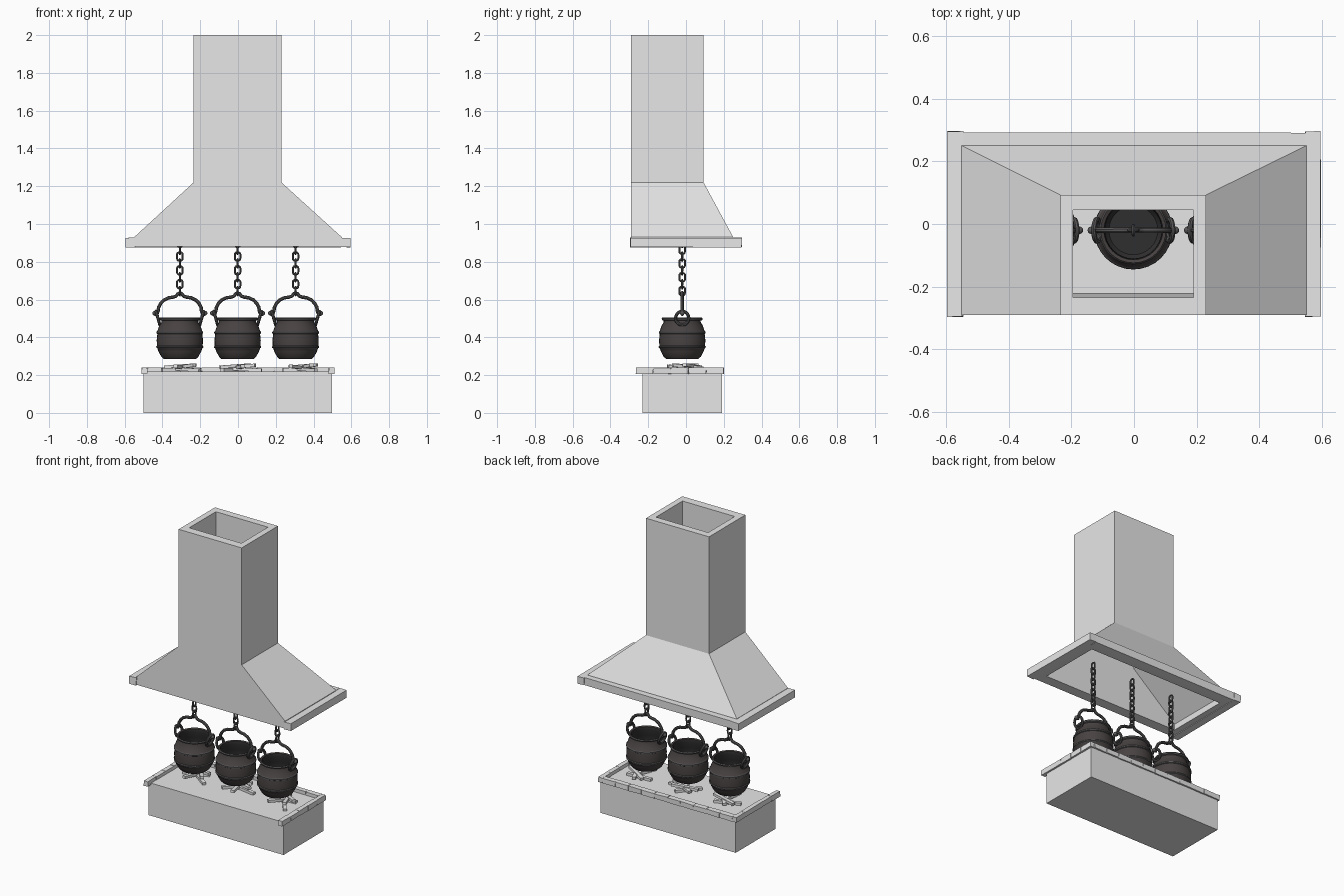
import bpy, bmesh, math, random
from mathutils import Vector, Matrix

if "Cube" in bpy.data.objects:
    bpy.data.objects.remove(bpy.data.objects["Cube"])
random.seed(4)


def material(name, c):
    m = bpy.data.materials.new(name)
    m.diffuse_color = (*c, 1)
    m.use_nodes = True
    m.node_tree.nodes["Principled BSDF"].inputs["Base Color"].default_value = m.diffuse_color
    return m


STONE = material("pale stone", (0.8, 0.8, 0.8))
IRON = material("cast iron", (0.065, 0.055, 0.054))
SOOT = material("dark soot", (0.03, 0.028, 0.028))
STEEL = material("wrought iron", (0.10, 0.095, 0.097))


def finish(name, bm, mats, smooth=False):
    bmesh.ops.recalc_face_normals(bm, faces=bm.faces)
    me = bpy.data.meshes.new(name)
    bm.to_mesh(me)
    bm.free()
    for m in mats:
        me.materials.append(m)
    ob = bpy.data.objects.new(name, me)
    bpy.context.collection.objects.link(ob)
    if smooth:
        bpy.ops.object.select_all(action='DESELECT')
        ob.select_set(True)
        bpy.context.view_layer.objects.active = ob
        bpy.ops.object.shade_smooth_by_angle(angle=math.radians(40))
    return ob


def add_box(bm, lo, hi, jitter=0.0):
    lo, hi = Vector(lo), Vector(hi)
    r = bmesh.ops.create_cube(bm, size=1)
    for v in r["verts"]:
        v.co = Vector([lo[i] if v.co[i] < 0 else hi[i] for i in range(3)])
        v.co += Vector([random.uniform(-jitter, jitter) for _ in range(3)])


def add_tube(bm, pts, r, closed=False, sides=8):
    """Sweep a circle along a list of points."""
    pts = [Vector(p) for p in pts]
    n, rings, normal = len(pts), [], None
    for i, p in enumerate(pts):
        a = pts[(i - 1) % n] if closed or i else p
        b = pts[(i + 1) % n] if closed or i < n - 1 else p
        t = (b - a).normalized()
        if normal is None:
            normal = t.orthogonal()
        normal = (normal - t * normal.dot(t)).normalized()
        side = t.cross(normal)
        rings.append([bm.verts.new(p + r * (math.cos(k * math.tau / sides) * normal
                      + math.sin(k * math.tau / sides) * side)) for k in range(sides)])
    for i in range(n if closed else n - 1):
        a, b = rings[i], rings[(i + 1) % n]
        for k in range(sides):
            j = (k + 1) % sides
            bm.faces.new((a[k], a[j], b[j], b[k]))
    if not closed:
        bm.faces.new(rings[0])
        bm.faces.new(rings[-1])


# Hollow hood and chimney: rectangles (x0, x1, y0, y1, z) lofted outside then inside
SECTIONS = [(-.55, .55, -.29, .25, .88), (-.55, .55, -.29, .25, .93),
            (-.235, .23, -.29, .093, 1.22), (-.235, .23, -.29, .093, 2.0),
            (-.195, .19, -.235, .045, 2.0), (-.195, .19, -.235, .045, 1.2),
            (-.505, .505, -.22, .205, .92), (-.505, .505, -.22, .205, .88)]
bm = bmesh.new()
loops = [[bm.verts.new(c) for c in ((a, p, z), (b, p, z), (b, q, z), (a, q, z))]
         for a, b, p, q, z in SECTIONS]
for i, a in enumerate(loops):
    b = loops[(i + 1) % len(loops)]
    for k in range(4):
        bm.faces.new((a[k], a[(k + 1) % 4], b[(k + 1) % 4], b[k]))
finish("chimney_hood", bm, [STONE])

# Beams round the bottom of the hood
bm = bmesh.new()
for s in (-1, 1):
    add_box(bm, (min(s * .545, s * .595), -.295, .877), (max(s * .545, s * .595), .295, .927), .002)
add_box(bm, (-.546, .245, .877), (.546, .292, .929), .002)
finish("hood_beams", bm, [STONE])

# Hearth block
bm = bmesh.new()
add_box(bm, (-.5, -.23, 0), (.497, .19, .218))
finish("hearth_base", bm, [STONE])

# Brick edging on the back and both sides of the hearth
bm = bmesh.new()
N = 10
for i in range(N):
    x = -.48 + .96 * i / N
    add_box(bm, (x, .165, .207), (x + .96 / N - .002, .2, .24), .0015)
for s in (-1, 1):
    for i in range(5):
        y = -.265 + .465 * i / 5
        add_box(bm, (min(s * .48, s * .51), y, .207),
                (max(s * .48, s * .51), y + .091, .24), .0015)
finish("hearth_bricks", bm, [STONE])

# Pot profile (radius, z); the last points run down the inside
PROFILE = [(0, .285), (.085, .285), (.098, .297), (.113, .325), (.119, .342),
           (.124, .345), (.125, .351), (.121, .356), (.1225, .385), (.119, .418),
           (.124, .421), (.124, .429), (.119, .433), (.109, .462), (.098, .48),
           (.098, .488), (.107, .492), (.109, .50), (.104, .506),
           (.094, .502), (.09, .484), (.108, .44), (.112, .38), (.1, .32), (.078, .297), (0, .297)]
INSIDE = 19
BAIL = [(-.136, .528), (-.13, .522), (-.12, .526), (-.115, .54), (-.112, .56), (-.101, .58),
        (-.085, .597), (-.06, .609), (-.035, .613), (-.02, .618), (-.01, .631), (0, .636)]
BAIL += [(-x, z) for x, z in BAIL[-2::-1]]
POT_Y = -.02


def make_pot(name, x):
    base = Matrix.Translation((x, POT_Y, 0))
    # Turned pot body
    bm = bmesh.new()
    S = 32
    rows = []
    for r, z in PROFILE:
        if r == 0:
            rows.append([bm.verts.new((x, POT_Y, z))] * S)
        else:
            rows.append([bm.verts.new(base @ Vector((r * math.cos(k * math.tau / S),
                        r * math.sin(k * math.tau / S), z))) for k in range(S)])
    for i in range(len(rows) - 1):
        band = 4 <= i <= 6 or 9 <= i <= 11 or 15 <= i <= 17
        for k in range(S):
            j = (k + 1) % S
            vs = dict.fromkeys((rows[i][k], rows[i][j], rows[i + 1][j], rows[i + 1][k]))
            bm.faces.new(list(vs)).material_index = 1 if i >= INSIDE else 2 if band else 0
    finish(name + "_body", bm, [IRON, SOOT, STEEL], True)

    # Ear rings and bail handle with knobbed ends
    bm = bmesh.new()
    for s in (-1, 1):
        ring = []
        for k in range(20):
            a = k * math.tau / 20
            ring.append((x + s * (.116 + .01 * math.sin(a)), POT_Y + .035 * math.cos(a),
                         .502 + .036 * math.sin(a)))
        add_tube(bm, ring, .0085, True)
        bmesh.ops.create_uvsphere(bm, u_segments=12, v_segments=8, radius=.012,
                                  matrix=Matrix.Translation((x + s * .134, POT_Y, .528)))
    add_tube(bm, [(x + px, POT_Y, pz) for px, pz in BAIL], .0095)
    finish(name + "_handle", bm, [STEEL], True)

    # Chain of alternating oval links
    bm = bmesh.new()
    for i in range(9):
        z = .645 + .0365 * i
        link = []
        for k in range(14):
            a = k * math.tau / 14
            w = .015 * math.cos(a)
            h = .013 * math.sin(a) + (.010 if math.sin(a) > 0 else -.010 if math.sin(a) < 0 else 0)
            link.append((x + w * (i % 2), POT_Y + w * (1 - i % 2), z + h))
        add_tube(bm, link, .0055, True, 7)
    finish(name + "_chain", bm, [STEEL], True)


# Split logs (dx, dy, z, angle in degrees, length, tilt)
LOGS = [(-.02, .02, .228, 20, .17, 0), (.03, -.02, .230, -35, .18, 3),
        (-.01, -.04, .242, 75, .13, 4), (.0, .03, .248, -12, .17, -4),
        (.02, .01, .245, 130, .17, 5)]


def make_fire(name, x, turn):
    bm = bmesh.new()
    for dx, dy, z, ang, length, tilt in LOGS:
        m = (Matrix.Translation((x, .005, 0)) @ Matrix.Rotation(turn, 4, 'Z')
             @ Matrix.Translation((dx, dy, z)) @ Matrix.Rotation(math.radians(ang), 4, 'Z')
             @ Matrix.Rotation(math.radians(tilt), 4, 'Y')
             @ Matrix.Diagonal((length, .023, .017, 1)))
        bmesh.ops.create_cube(bm, size=1, matrix=m)
    finish(name, bm, [STONE])


for label, px, fx, turn in (("left", -.308, -.305, 0), ("middle", -.002, 0, .5),
                            ("right", .305, .335, -.3)):
    make_pot(label + "_pot", px)
    make_fire(label + "_logs", fx, turn)
